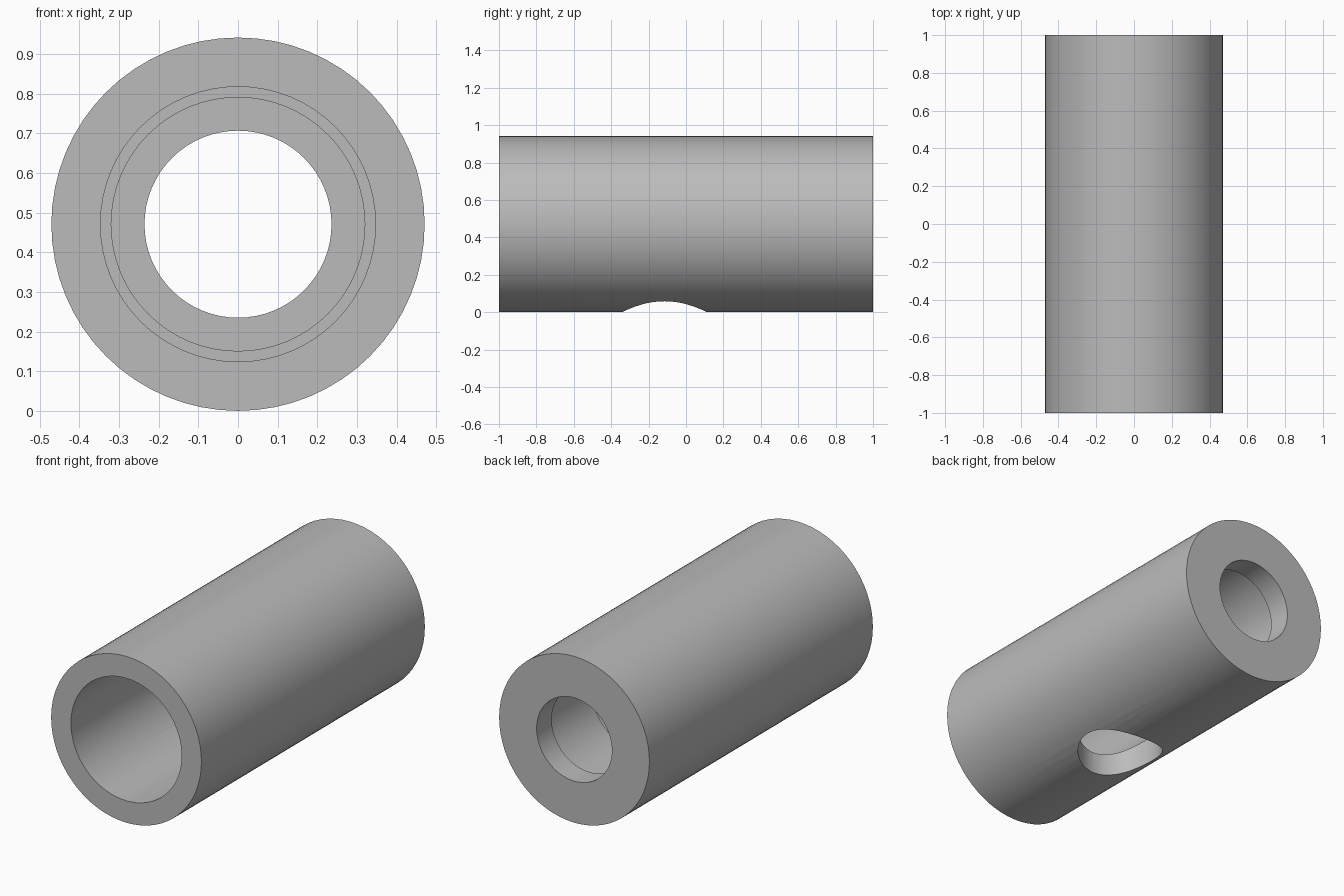
import bpy, bmesh, math
from mathutils import Matrix, Vector

if "Cube" in bpy.data.objects:
    bpy.data.objects.remove(bpy.data.objects["Cube"], do_unlink=True)

RADIUS = 0.471
SEGMENTS = 64

# Plain grey material
grey = bpy.data.materials.new("plain_grey")
grey.use_nodes = True
colour = (0.5, 0.5, 0.5, 1)
grey.diffuse_color = colour
grey.node_tree.nodes["Principled BSDF"].inputs["Base Color"].default_value = colour


def make_object(name, bm):
    bmesh.ops.recalc_face_normals(bm, faces=bm.faces)
    mesh = bpy.data.meshes.new(name)
    bm.to_mesh(mesh)
    bm.free()
    mesh.materials.append(grey)
    obj = bpy.data.objects.new(name, mesh)
    bpy.context.collection.objects.link(obj)
    return obj


# Sleeve wall as (radius, y): wide bore, shallow step, then a narrow back lip
profile = [(RADIUS, -1), (RADIUS, 1), (0.236, 1), (0.236, 0.865),
           (0.32, 0.865), (0.32, 0.4), (0.347, 0.4), (0.347, -1)]
bm = bmesh.new()
verts = [bm.verts.new((r, y, RADIUS)) for r, y in profile]
edges = [bm.edges.new((a, b)) for a, b in zip(verts, verts[1:] + verts[:1])]
bmesh.ops.spin(bm, geom=verts + edges, cent=(0, 0, RADIUS), axis=(0, 1, 0),
               angle=math.tau, steps=SEGMENTS, use_merge=True)
bmesh.ops.remove_doubles(bm, verts=bm.verts, dist=0.0001)
sleeve = make_object("sleeve", bm)

# Round hole drilled up through the bottom wall into the bore
bm = bmesh.new()
bmesh.ops.create_cone(bm, cap_ends=True, segments=SEGMENTS, radius1=0.227,
                      radius2=0.227, depth=0.6,
                      matrix=Matrix.Translation(Vector((0, -0.115, 0.1))))
drill = make_object("drill_cutter", bm)
drill.hide_render = True

cut = sleeve.modifiers.new("bottom_hole", 'BOOLEAN')
cut.operation = 'DIFFERENCE'
cut.solver = 'EXACT'
cut.object = drill
bpy.ops.object.select_all(action='DESELECT')
sleeve.select_set(True)
bpy.context.view_layer.objects.active = sleeve
bpy.ops.object.modifier_apply(modifier=cut.name)
bpy.data.objects.remove(drill, do_unlink=True)

bpy.ops.object.shade_smooth_by_angle(angle=math.radians(30))
